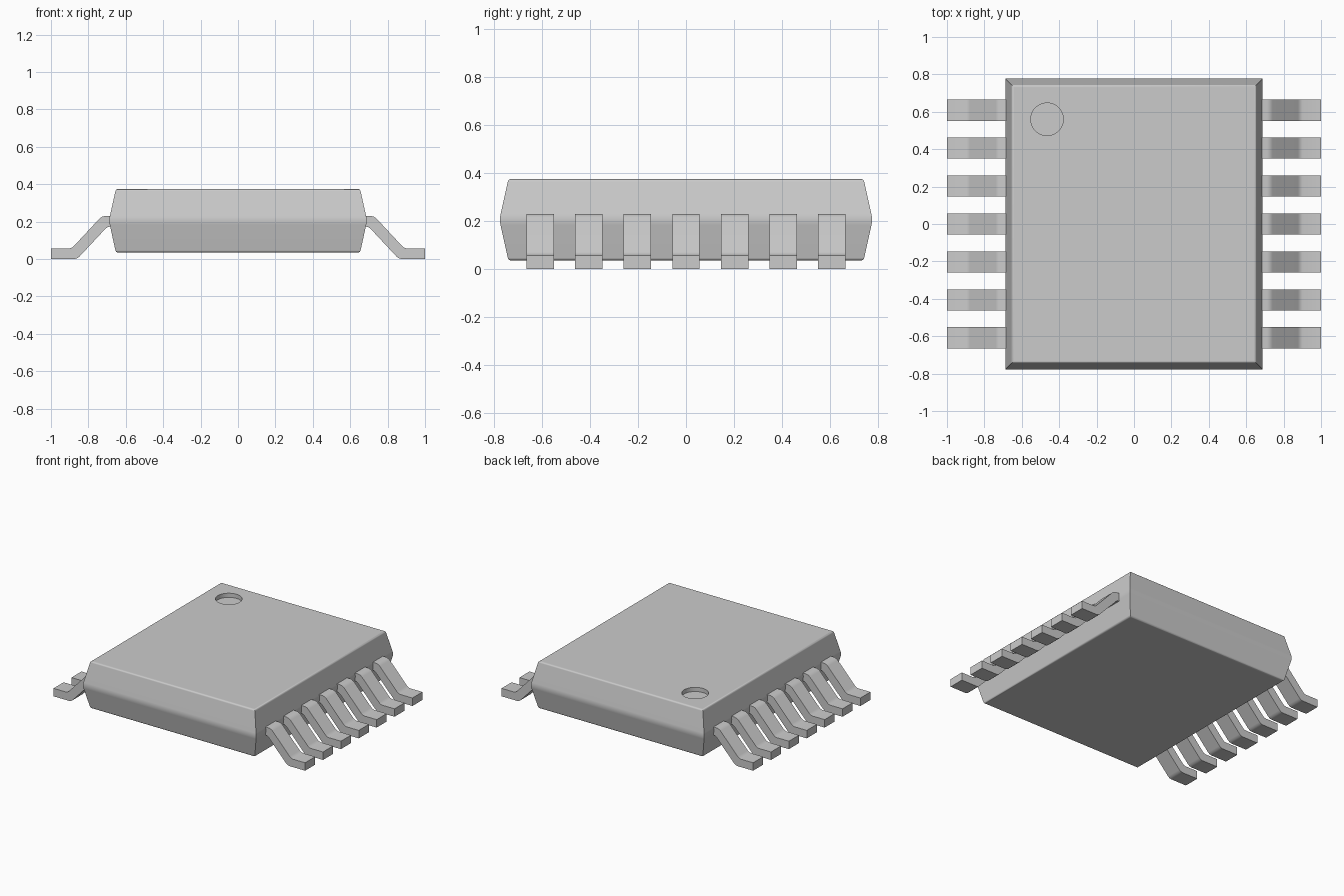
import bpy
import bmesh
from math import sin, cos, tan, radians, pi

old = bpy.data.objects.get("Cube")
if old:
    bpy.data.objects.remove(old, do_unlink=True)

grey = bpy.data.materials.new("plain_grey")
grey.use_nodes = True
grey.diffuse_color = (0.6, 0.6, 0.6, 1)
grey.node_tree.nodes["Principled BSDF"].inputs["Base Color"].default_value = (0.6, 0.6, 0.6, 1)


def finish(bm, name):
    bmesh.ops.recalc_face_normals(bm, faces=bm.faces)
    mesh = bpy.data.meshes.new(name)
    bm.to_mesh(mesh)
    bm.free()
    mesh.materials.append(grey)
    obj = bpy.data.objects.new(name, mesh)
    bpy.context.collection.objects.link(obj)
    return obj


def activate(obj):
    bpy.ops.object.select_all(action='DESELECT')
    obj.select_set(True)
    bpy.context.view_layer.objects.active = obj


# Body: stacked rectangles following a tapered edge with a rounded waist and rims
HALF_X, HALF_Y, HALF_H, MID_Z = 0.688, 0.777, 0.17, 0.205
TAPER, WAIST_R, RIM_R = radians(12.5), 0.1, 0.014

upper = [(WAIST_R * (1 - cos(TAPER * i / 3)), WAIST_R * sin(TAPER * i / 3)) for i in range(4)]
rim_z = HALF_H - RIM_R
start_z = rim_z + RIM_R * sin(TAPER)
rim_inset = upper[-1][0] + tan(TAPER) * (start_z - upper[-1][1]) + RIM_R * cos(TAPER)
for i in range(6):
    a = TAPER + (pi / 2 - TAPER) * i / 5
    upper.append((rim_inset - RIM_R * cos(a), rim_z + RIM_R * sin(a)))
profile = [(d, -z) for d, z in reversed(upper[1:])] + upper

bm = bmesh.new()
rings = []
for d, z in profile:
    x, y = HALF_X - d, HALF_Y - d
    rings.append([bm.verts.new((sx * x, sy * y, MID_Z + z))
                  for sx, sy in ((-1, -1), (1, -1), (1, 1), (-1, 1))])
for low, high in zip(rings, rings[1:]):
    for i in range(4):
        j = (i + 1) % 4
        bm.faces.new((low[i], low[j], high[j], high[i]))
bm.faces.new(rings[0])
bm.faces.new(rings[-1])
body = finish(bm, "body")

# Round marker recess in the top
bpy.ops.mesh.primitive_cylinder_add(vertices=48, radius=0.087, depth=0.1,
                                    location=(-0.465, 0.56, MID_Z + HALF_H + 0.02))
cutter = bpy.context.object
cutter.name = "recess_cutter"
cutter.hide_render = True
cutter.data.materials.append(grey)
cut = body.modifiers.new("recess", 'BOOLEAN')
cut.operation = 'DIFFERENCE'
cut.solver = 'EXACT'
cut.object = cutter
activate(body)
bpy.ops.object.modifier_apply(modifier=cut.name)
bpy.data.objects.remove(cutter, do_unlink=True)
activate(body)
bpy.ops.object.shade_smooth_by_angle(angle=radians(35))
weighted = body.modifiers.new("even_shading", 'WEIGHTED_NORMAL')
weighted.keep_sharp = True

# Legs: one bent strip profile, repeated along both sides
LEG_WIDTH, LEG_PITCH = 0.114, 0.203
strip = [(0.6, 0.23), (0.712, 0.23), (0.728, 0.226), (0.741, 0.216),
         (0.877, 0.07), (0.888, 0.061), (0.902, 0.057), (1, 0.057),
         (1, 0), (0.874, 0), (0.86, 0.004), (0.848, 0.013),
         (0.708, 0.163), (0.698, 0.17), (0.686, 0.173), (0.6, 0.173)]
bm = bmesh.new()
face = bm.faces.new([bm.verts.new((x, -LEG_WIDTH / 2, z)) for x, z in strip])
pulled = bmesh.ops.extrude_face_region(bm, geom=[face], use_keep_orig=True)
bmesh.ops.translate(bm, vec=(0, LEG_WIDTH, 0),
                    verts=[g for g in pulled["geom"] if isinstance(g, bmesh.types.BMVert)])
first = finish(bm, "left_leg_1")
activate(first)
bpy.ops.object.shade_smooth_by_angle(angle=radians(35))

for side, turn in (("left", 0), ("right", pi)):
    for n in range(7):
        if side == "left" and n == 0:
            leg = first
        else:
            leg = bpy.data.objects.new(f"{side}_leg_{n + 1}", first.data)
            bpy.context.collection.objects.link(leg)
        leg.location.y = (n - 3) * LEG_PITCH
        leg.rotation_euler.z = turn
